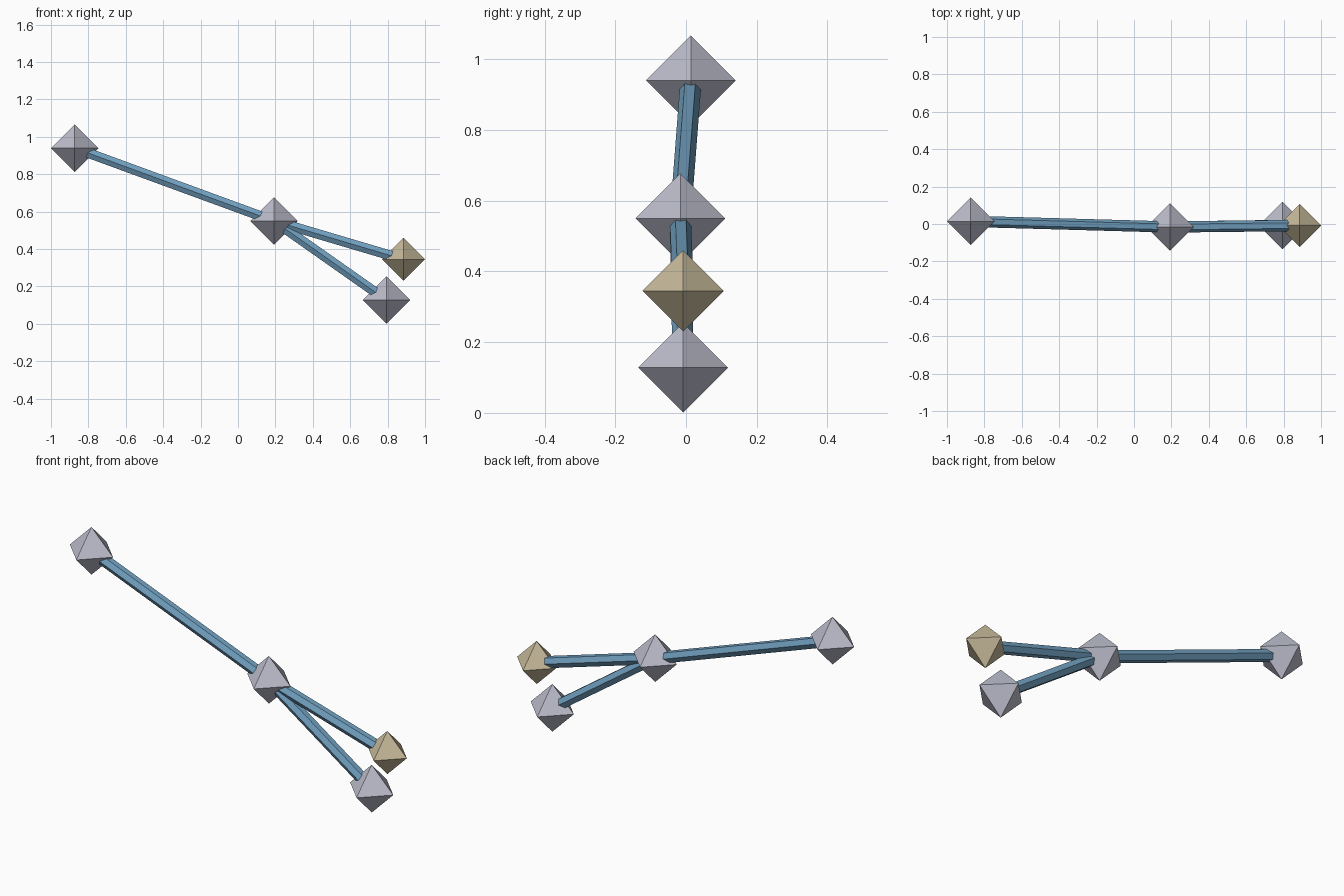
import bpy, bmesh
from mathutils import Matrix, Vector

if "Cube" in bpy.data.objects:
    bpy.data.objects.remove(bpy.data.objects["Cube"])


def material(name, rgb):
    m = bpy.data.materials.new(name)
    m.diffuse_color = (*rgb, 1)
    m.use_nodes = True
    m.node_tree.nodes["Principled BSDF"].inputs["Base Color"].default_value = m.diffuse_color
    return m


GREY = material("pale grey", (0.50, 0.51, 0.60))
TAN = material("tan", (0.56, 0.48, 0.32))
BLUE = material("steel blue", (0.17, 0.36, 0.54))


def finish(name, bm, mat):
    bmesh.ops.recalc_face_normals(bm, faces=bm.faces)
    mesh = bpy.data.meshes.new(name)
    bm.to_mesh(mesh)
    bm.free()
    mesh.materials.append(mat)
    obj = bpy.data.objects.new(name, mesh)
    bpy.context.collection.objects.link(obj)
    return obj


def octahedron(name, centre, r, mat):
    bm = bmesh.new()
    for axis in range(3):
        for s in (-r, r):
            v = Vector()
            v[axis] = s
            bm.verts.new(v)
    bmesh.ops.convex_hull(bm, input=bm.verts)
    finish(name, bm, mat).location = centre


def rod(name, start, end, r=0.03):
    # Hexagonal bar with two edges facing sideways (y) and a flat on top
    a, b = Vector(start), Vector(end)
    d = (b - a).normalized()
    side = (Vector((0, 1, 0)) - d * d.y).normalized()
    up = d.cross(side)
    bm = bmesh.new()
    bmesh.ops.create_cone(bm, cap_ends=True, segments=6, radius1=r, radius2=r,
                          depth=(b - a).length)
    # Make sure a corner lies on the local x axis
    v = bm.verts[:][0].co.copy()
    turn = Vector((1, 0)).angle_signed(Vector((v.x, v.y)))
    bmesh.ops.rotate(bm, verts=bm.verts, matrix=Matrix.Rotation(turn, 3, 'Z'))
    basis = Matrix((side, up, d)).transposed()
    if basis.determinant() < 0:
        basis = Matrix((side, -up, d)).transposed()
    bmesh.ops.transform(bm, verts=bm.verts, matrix=basis.to_4x4())
    finish(name, bm, BLUE).location = (a + b) / 2


# Joint positions
far = (-0.873, 0.014, 0.94)
hub = (0.193, -0.016, 0.55)
tip = (0.885, -0.008, 0.345)
low = (0.793, -0.008, 0.128)

# Joints
octahedron("far_joint", far, 0.127, GREY)
octahedron("hub_joint", hub, 0.127, GREY)
octahedron("low_joint", low, 0.127, GREY)
octahedron("tip_joint", tip, 0.115, TAN)

# Connecting rods
rod("long_rod", far, hub)
rod("tip_rod", hub, tip)
rod("low_rod", hub, low)
